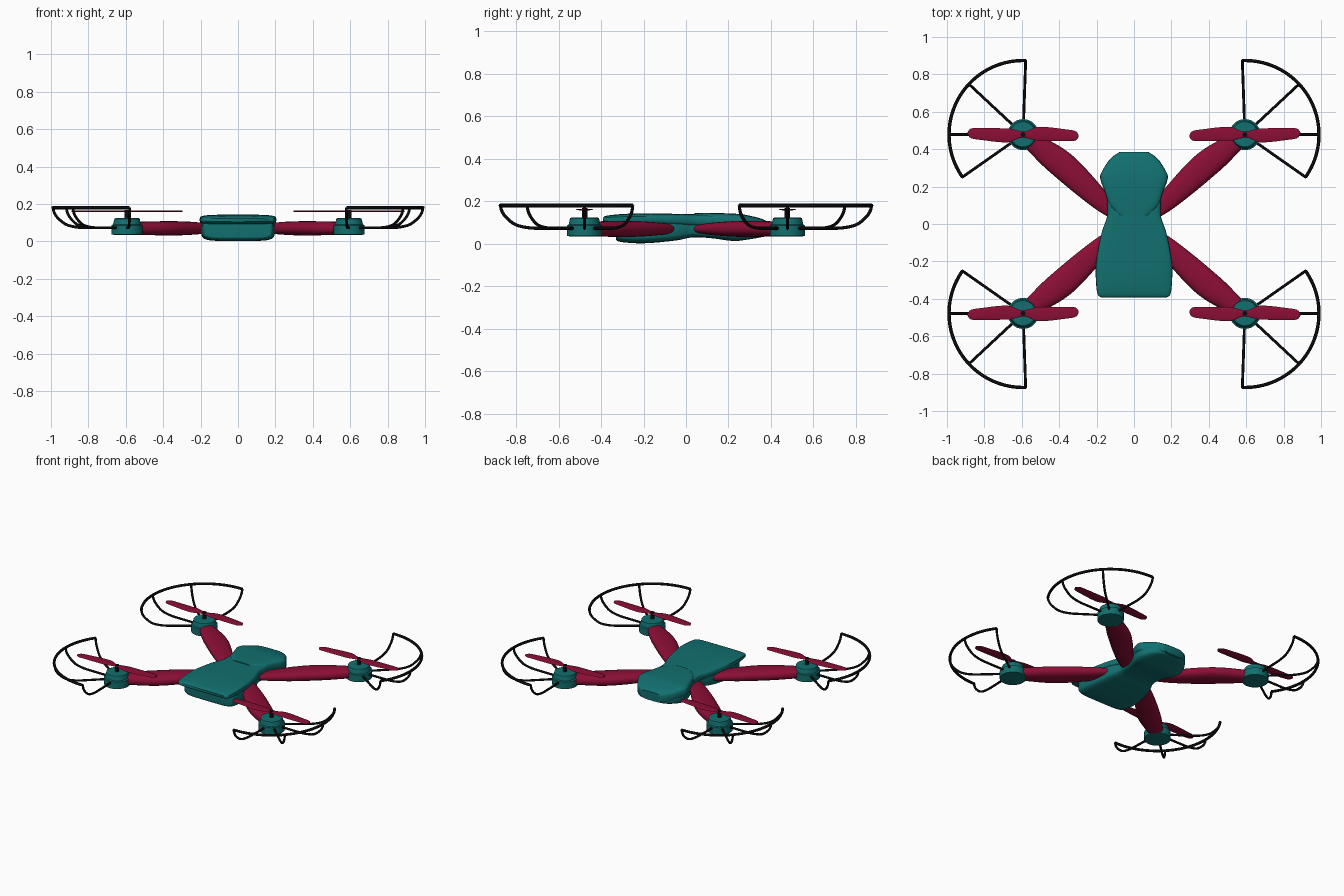
import bpy, bmesh, math
from mathutils import Vector

if "Cube" in bpy.data.objects:
    bpy.data.objects.remove(bpy.data.objects["Cube"])


def material(name, rgb):
    m = bpy.data.materials.new(name)
    m.diffuse_color = (*rgb, 1)
    m.use_nodes = True
    m.node_tree.nodes["Principled BSDF"].inputs["Base Color"].default_value = m.diffuse_color
    return m


TEAL = material("teal", (0.006, 0.16, 0.16))
RED = material("crimson", (0.26, 0.0045, 0.036))
BLACK = material("black", (0.003, 0.003, 0.003))
MX, MY = 0.593, 0.478          # motor centre in one quadrant


def loft(name, rings, mat, angle=40):
    """Skin a list of equal-length point rings and cap both ends."""
    bm = bmesh.new()
    vs = [[bm.verts.new(p) for p in r] for r in rings]
    n = len(vs[0])
    for a, b in zip(vs, vs[1:]):
        for i in range(n):
            bm.faces.new((a[i], a[(i + 1) % n], b[(i + 1) % n], b[i]))
    bm.faces.new(vs[0])
    bm.faces.new(vs[-1])
    bmesh.ops.recalc_face_normals(bm, faces=bm.faces)
    me = bpy.data.meshes.new(name)
    bm.to_mesh(me)
    bm.free()
    ob = bpy.data.objects.new(name, me)
    bpy.context.collection.objects.link(ob)
    me.materials.append(mat)
    select(ob)
    bpy.ops.object.shade_smooth_by_angle(angle=math.radians(angle))
    return ob


def select(ob):
    bpy.ops.object.select_all(action='DESELECT')
    ob.select_set(True)
    bpy.context.view_layer.objects.active = ob


def ring(center, side, hw, hh, power, n=32):
    """Superellipse cross-section: side is the width direction, z the height."""
    pts = []
    for i in range(n):
        t = 2 * math.pi * i / n
        c, s = math.cos(t), math.sin(t)
        u = math.copysign(abs(c) ** (2 / power), c) * hw
        v = math.copysign(abs(s) ** (2 / power), s) * hh
        pts.append(Vector(center) + Vector(side) * u + Vector((0, 0, v)))
    return pts


def smooth(rows, steps=4):
    """Catmull-Rom interpolation of table rows."""
    out = []
    for i in range(len(rows) - 1):
        p0, p1 = rows[max(i - 1, 0)], rows[i]
        p2, p3 = rows[i + 1], rows[min(i + 2, len(rows) - 1)]
        for k in range(steps):
            t = k / steps
            out.append(tuple(0.5 * (2 * b + (c - a) * t + (2 * a - 5 * b + 4 * c - d) * t * t
                                    + (3 * b - a - 3 * c + d) * t ** 3)
                             for a, b, c, d in zip(p0, p1, p2, p3)))
    return out + [rows[-1]]


def shell(name, rows, power):
    """Body part from rows of (y, half width, bottom, top)."""
    rings = [ring((0, y, (a + b) / 2), (1, 0, 0), w, (b - a) / 2, power)
             for y, w, a, b in smooth(rows)]
    return loft(name, rings, TEAL)


def tube(name, pts, r):
    cu = bpy.data.curves.new(name, 'CURVE')
    cu.dimensions = '3D'
    cu.bevel_depth = r
    cu.bevel_resolution = 2
    cu.use_fill_caps = True
    sp = cu.splines.new('POLY')
    sp.points.add(len(pts) - 1)
    for q, p in zip(sp.points, pts):
        q.co = (*p, 1)
    cu.materials.append(BLACK)
    ob = bpy.data.objects.new(name, cu)
    bpy.context.collection.objects.link(ob)
    select(ob)
    bpy.ops.object.convert(target='MESH')
    bpy.ops.object.shade_smooth_by_angle(angle=math.radians(50))


def lathe(name, x, y, profile, mat, n=32):
    rings = [[(x + r * math.cos(2 * math.pi * i / n), y + r * math.sin(2 * math.pi * i / n), z)
              for i in range(n)] for r, z in profile]
    loft(name, rings, mat, 25)


# Body: lower hull, overhanging front shell, rear hood
shell("lower_hull", [(-.33, .165, .03, .11), (-.315, .187, .01, .12), (-.2, .195, .002, .12),
                     (-.05, .168, .015, .12), (.03, .138, .03, .12), (.12, .142, .026, .12),
                     (.22, .168, .013, .12), (.28, .168, .018, .115), (.35, .124, .03, .105),
                     (.38, .07, .04, .095)], 5)
shell("front_shell", [(-.392, .175, .105, .122), (-.375, .195, .097, .132), (-.3, .204, .09, .140),
                      (-.2, .202, .088, .143), (-.05, .174, .085, .141), (.04, .144, .08, .139),
                      (.12, .144, .08, .137)], 4.5)
shell("rear_hood", [(.04, .072, .09, .144), (.10, .13, .08, .145), (.17, .155, .07, .144),
                    (.24, .18, .06, .141), (.28, .172, .055, .136), (.35, .126, .045, .12),
                    (.386, .075, .045, .103)], 4.5)

ARM = [(.08, .03, .02, .012), (.158, .105, .048, .026), (.27, .212, .066, .036),
       (.37, .305, .073, .038), (.45, .369, .068, .037), (.55, .444, .048, .034)]
BLADE = [(.0, .0, .016), (.03, .0, .022), (.07, -.004, .036), (.13, -.003, .037),
         (.22, .003, .032), (.27, .006, .028), (.288, .007, .019), (.296, .008, .006)]
SPOKE = [(.06, .073), (.18, .073), (.26, .075), (.325, .09), (.37, .125), (.39, .155), (.396, .18)]

for sx in (1, -1):
    for sy in (1, -1):
        tag = ("rear" if sy > 0 else "front") + ("_right" if sx > 0 else "_left")
        cx, cy = sx * MX, sy * MY

        # Tapered arm
        side = Vector((-.65 * sx, .76 * sy, 0)).normalized()
        loft("arm_" + tag, [ring((sx * x, sy * y, .07), side, w, h, 2.4, 24)
                            for x, y, w, h in smooth(ARM)], RED)

        # Motor pod and propeller shaft
        lathe("motor_" + tag, cx, cy, [(.07, .035), (.083, .037), (.083, .086), (.075, .09),
                                       (.068, .12), (.062, .124)], TEAL)
        lathe("shaft_" + tag, cx, cy, [(.013, .12), (.013, .168)], BLACK, 16)

        # Two thin propeller blades
        for d in (1, -1):
            rings = [ring((cx + d * sx * r, cy + d * sy * o, .161), (0, 1, 0), w, .004, 2, 12)
                     for r, o, w in smooth(BLADE, 3)]
            loft("propeller_blade_" + tag, rings, RED)

        # Guard rim and its curved spokes
        def polar(r, deg, z):
            a = math.radians(deg)
            return (sx * (MX + r * math.cos(a)), sy * (MY + r * math.sin(a)), z)
        tube("guard_rim_" + tag, [polar(.396, -35 + 127 * i / 40, .18) for i in range(41)], .009)
        for deg in (92, 43, 0, -35):
            tube("guard_spoke_" + tag, [polar(r, deg, z) for r, z in smooth(SPOKE)], .0075)
